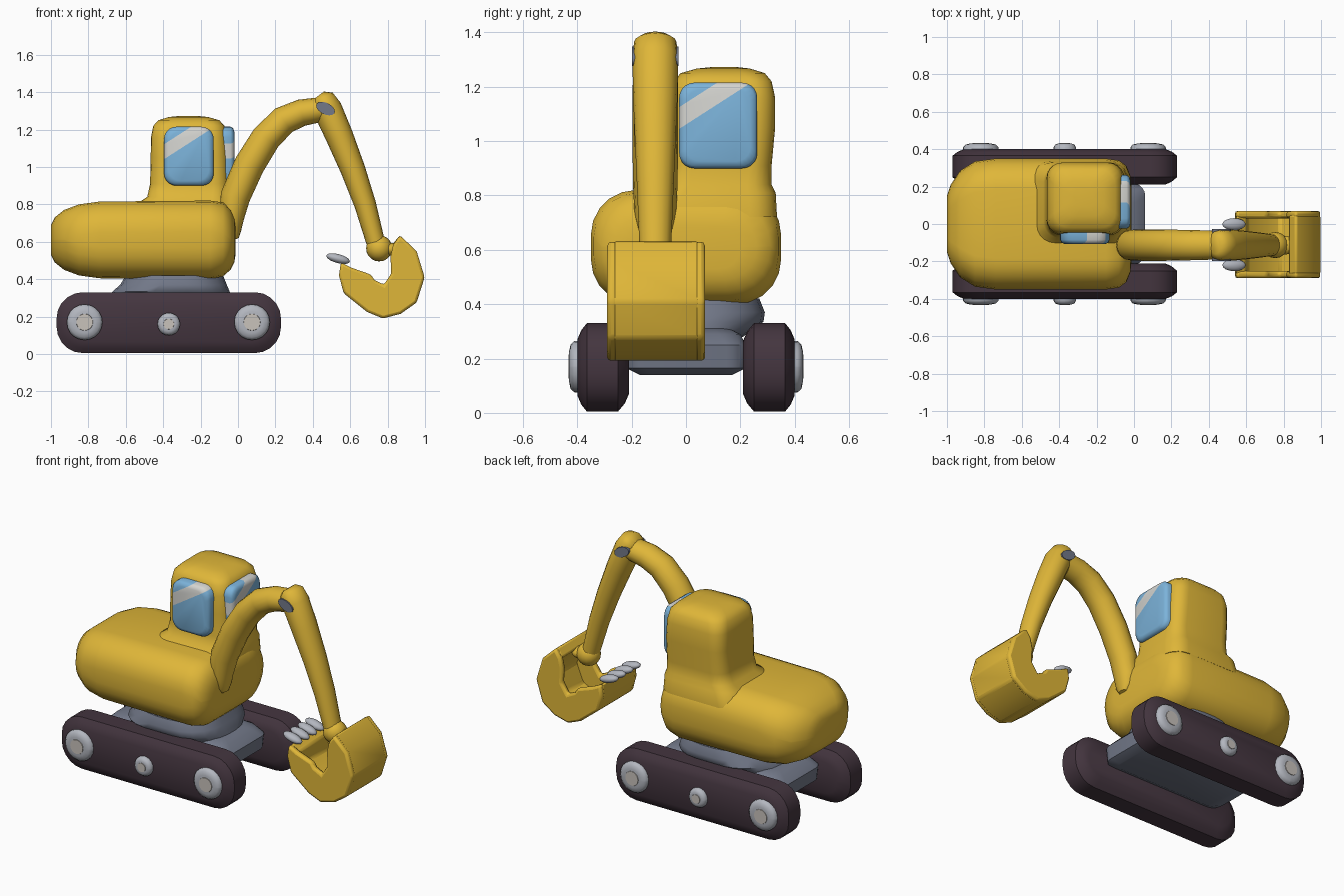
import bpy, bmesh
from math import sin, cos, pi, radians
from mathutils import Vector, Matrix

cube = bpy.data.objects.get("Cube")
if cube:
    bpy.data.objects.remove(cube, do_unlink=True)


def material(name, rgb):
    m = bpy.data.materials.new(name)
    m.use_nodes = True
    m.diffuse_color = (*rgb, 1)
    m.node_tree.nodes["Principled BSDF"].inputs["Base Color"].default_value = (*rgb, 1)
    return m


YELLOW = material("yellow paint", (0.74, 0.47, 0.04))
RUBBER = material("dark track rubber", (0.058, 0.036, 0.05))
STEEL = material("blue grey steel", (0.17, 0.19, 0.25))
GLASS = material("blue glass", (0.2, 0.45, 0.7))
GLARE = material("pale glare", (0.66, 0.66, 0.63))
SILVER = material("light silver", (0.45, 0.47, 0.52))
CAP = material("warm hub cap", (0.58, 0.54, 0.5))


def finish(name, bm, mats, angle=50):
    bmesh.ops.recalc_face_normals(bm, faces=bm.faces)
    me = bpy.data.meshes.new(name)
    bm.to_mesh(me)
    bm.free()
    for m in mats:
        me.materials.append(m)
    me.polygons.foreach_set("use_smooth", [True] * len(me.polygons))
    me.set_sharp_from_angle(angle=radians(angle))
    ob = bpy.data.objects.new(name, me)
    bpy.context.collection.objects.link(ob)
    return ob


def skin(rings):
    """Bridge equal-length point rings and cap both ends."""
    bm = bmesh.new()
    loops = [[bm.verts.new(p) for p in ring] for ring in rings]
    n = len(loops[0])
    for a, b in zip(loops, loops[1:]):
        for i in range(n):
            j = (i + 1) % n
            bm.faces.new((a[i], a[j], b[j], b[i]))
    bm.faces.new(loops[0])
    bm.faces.new(loops[-1])
    return bm


def rounded(u0, u1, v0, v1, r, steps=5):
    """Rounded rectangle outline."""
    r = min(r, (u1 - u0) * 0.49, (v1 - v0) * 0.49)
    corners = ((u1 - r, v1 - r), (u0 + r, v1 - r), (u0 + r, v0 + r), (u1 - r, v0 + r))
    return [(cu + r * cos((k + t / steps) * pi / 2), cv + r * sin((k + t / steps) * pi / 2))
            for k, (cu, cv) in enumerate(corners) for t in range(steps + 1)]


PLACE = {"x": lambda s, u, v: (s, u, v),
         "y": lambda s, u, v: (u, s, v),
         "z": lambda s, u, v: (u, v, s)}


def loft(axis, stations):
    """Stations are (position, u0, u1, v0, v1, corner radius)."""
    return skin([[PLACE[axis](s, u, v) for u, v in rounded(*box)] for s, *box in stations])


def tube(name, path, y, mat):
    """Path points are (x, z, radius in plane, half width)."""
    rings = []
    for i, (x, z, r, w) in enumerate(path):
        a, b = path[max(i - 1, 0)], path[min(i + 1, len(path) - 1)]
        d = Vector((b[0] - a[0], b[1] - a[1])).normalized()
        rings.append([(x - d.y * r * cos(t), y + w * sin(t), z + d.x * r * cos(t))
                      for t in (k * pi / 8 for k in range(16))])
    return finish(name, skin(rings), [mat])


def ball(name, centre, size, mat, tilt=0):
    bm = bmesh.new()
    bmesh.ops.create_uvsphere(bm, u_segments=16, v_segments=10, radius=1)
    mx = Matrix.Translation(centre) @ Matrix.Rotation(tilt, 4, "Y") @ Matrix.Diagonal((*size, 1))
    bmesh.ops.transform(bm, matrix=mx, verts=bm.verts)
    return finish(name, bm, [mat])


def prism(name, outline, y0, y1, mat, bevel):
    ob = finish(name, skin([[(x, y, z) for x, z in outline] for y in (y0, y1)]), [mat], 35)
    mod = ob.modifiers.new("soft edges", "BEVEL")
    mod.width, mod.segments = bevel, 2
    return ob


def window(name, axis, stations, low, high):
    """Pane with a diagonal glare band between two parallel cuts."""
    bm = loft(axis, stations)
    across = Vector((1, 0, 0)) if axis == "y" else Vector((0, 1, 0))
    normal = Vector((0, 0, 1)) * 0.84 - across * 0.54
    for point in (low, high):
        bmesh.ops.bisect_plane(bm, geom=bm.verts[:] + bm.edges[:] + bm.faces[:],
                               plane_co=point, plane_no=normal)
    lo, hi = (normal.dot(Vector(p)) for p in (low, high))
    for f in bm.faces:
        f.material_index = int(lo < normal.dot(f.calc_center_median()) < hi)
    return finish(name, bm, [GLASS, GLARE], 60)


# Tracks with hub wheels on the outer side
for side, label in ((1, "left"), (-1, "right")):
    bands = ((0.21, 0.065), (0.225, 0.03), (0.25, 0), (0.365, 0), (0.385, 0.025), (0.40, 0.06))
    finish(label + "_track", loft("y", [
        (side * y, -0.97 + i, 0.23 - i, 0.005 + i, 0.33 - i, 0.14 - i / 2) for y, i in bands]), [RUBBER])
    for spot, x, z, r in (("rear", -0.82, 0.17, 0.095), ("middle", -0.37, 0.16, 0.06),
                          ("front", 0.075, 0.17, 0.095)):
        for part, mat, steps in (("hub", SILVER, ((0.37, 1), (0.41, 1), (0.425, 0.85), (0.43, 0.6))),
                                 ("hub_cap", CAP, ((0.42, 0.5), (0.433, 0.46)))):
            finish(f"{label}_{spot}_{part}", loft("y", [
                (side * y, x - r * k, x + r * k, z - r * k, z + r * k, r) for y, k in steps]), [mat])

# Chassis between the tracks, and the turntable
finish("chassis", loft("z", [
    (0.14, -0.74, 0.0, -0.17, 0.17, 0.05),
    (0.165, -0.79, 0.05, -0.22, 0.22, 0.07),
    (0.25, -0.8, 0.06, -0.22, 0.22, 0.07),
    (0.29, -0.76, 0.02, -0.2, 0.2, 0.08),
    (0.31, -0.7, -0.04, -0.16, 0.16, 0.08)]), [STEEL])
finish("turntable", loft("z", [
    (0.28, -0.7, -0.03, -0.21, 0.21, 0.2),
    (0.335, -0.67, -0.045, -0.285, 0.285, 0.22),
    (0.37, -0.63, -0.06, -0.29, 0.29, 0.22),
    (0.42, -0.6, -0.08, -0.27, 0.27, 0.22)]), [STEEL])

# Rounded engine body
finish("body", loft("x", [
    (x, -w, w, z0, z1, 0.165) for x, w, z0, z1 in (
        (-1.0, 0.15, 0.53, 0.69), (-0.98, 0.21, 0.49, 0.73), (-0.93, 0.285, 0.45, 0.77),
        (-0.85, 0.335, 0.42, 0.8), (-0.74, 0.35, 0.405, 0.815), (-0.15, 0.35, 0.4, 0.82),
        (-0.08, 0.34, 0.415, 0.81), (-0.04, 0.31, 0.45, 0.775), (-0.02, 0.26, 0.49, 0.73),
        (-0.013, 0.2, 0.53, 0.69))]), [YELLOW])

# Cab with flared foot and domed roof
finish("cab", loft("z", [
    (0.72, -0.56, -0.03, -0.16, 0.335, 0.1),
    (0.81, -0.53, -0.035, -0.11, 0.33, 0.1),
    (0.84, -0.485, -0.045, -0.075, 0.315, 0.09),
    (0.91, -0.47, -0.05, -0.06, 0.315, 0.08),
    (1.05, -0.467, -0.053, -0.06, 0.328, 0.08),
    (1.16, -0.465, -0.06, -0.055, 0.328, 0.08),
    (1.22, -0.453, -0.072, -0.045, 0.315, 0.08),
    (1.25, -0.425, -0.1, -0.02, 0.29, 0.08),
    (1.267, -0.37, -0.16, 0.04, 0.235, 0.06),
    (1.272, -0.32, -0.21, 0.09, 0.19, 0.04)]), [YELLOW])
window("side_window", "y", [
    (y, -0.395 + i, -0.13 - i, 0.9 + i, 1.215 - i, 0.065) for y, i in
    ((-0.04, 0), (-0.085, 0), (-0.1, 0.008), (-0.108, 0.025))],
    (-0.39, -0.1, 1.045), (-0.39, -0.1, 1.125))
window("front_window", "x", [
    (x, -0.025 + i, 0.262 - i, 0.9 + i, 1.215 - i, 0.055) for x, i in
    ((-0.08, 0), (-0.04, 0), (-0.026, 0.008), (-0.02, 0.025))],
    (-0.03, -0.025, 1.045), (-0.03, -0.025, 1.125))

# Boom, stick and their pin
ARM_Y = -0.113
tube("boom", [
    (-0.01, 0.615, 0.015, 0.03), (-0.022, 0.65, 0.04, 0.06), (-0.035, 0.72, 0.066, 0.076),
    (-0.015, 0.84, 0.08, 0.082), (0.06, 1.01, 0.082, 0.084), (0.15, 1.155, 0.08, 0.084),
    (0.245, 1.25, 0.077, 0.082), (0.34, 1.29, 0.072, 0.08), (0.46, 1.31, 0.065, 0.076)], ARM_Y, YELLOW)
tube("stick", [
    (0.435, 1.385, 0.03, 0.05), (0.45, 1.365, 0.065, 0.078), (0.478, 1.31, 0.078, 0.084),
    (0.54, 1.17, 0.074, 0.082), (0.615, 0.985, 0.066, 0.074), (0.68, 0.8, 0.058, 0.066),
    (0.735, 0.6, 0.05, 0.058)], ARM_Y, YELLOW)
finish("elbow_pin", skin([
    [(0.468 + 0.05 * cos(t), y, 1.312 + 0.033 * sin(t) - 0.015 * cos(t))
     for t in (k * pi / 8 for k in range(16))] for y in (ARM_Y - 0.086, ARM_Y + 0.086)]), [STEEL])
ball("wrist_joint", (0.755, 0.565, ARM_Y), (0.07, 0.07, 0.07), YELLOW).location = (0, ARM_Y - 0.565, 0.565 - ARM_Y)
ball("wrist_link", (0.81, ARM_Y, 0.56), (0.055, 0.05, 0.035), YELLOW)

# Bucket: curved shell, closed by two cheeks
outer = [(0.865, 0.635), (0.955, 0.55), (0.998, 0.41), (0.955, 0.275), (0.87, 0.215),
         (0.775, 0.19), (0.69, 0.225), (0.565, 0.325), (0.54, 0.42), (0.55, 0.49)]
inner = [(0.6, 0.455), (0.61, 0.37), (0.71, 0.275), (0.78, 0.245), (0.89, 0.3),
         (0.935, 0.41), (0.89, 0.52), (0.825, 0.585)]
cheek_edge = [(0.61, 0.46), (0.71, 0.425), (0.73, 0.395), (0.78, 0.37), (0.82, 0.43), (0.815, 0.52),
              (0.83, 0.585)]
prism("bucket_shell", outer + inner, -0.27, 0.05, YELLOW, 0.012)
for label, y0, y1 in (("left", 0.03, 0.07), ("right", -0.29, -0.25)):
    prism(label + "_bucket_cheek", outer + cheek_edge, y0, y1, YELLOW, 0.014)

# Bucket teeth
for i in range(4):
    ball(f"bucket_tooth_{i + 1}", (0.535, -0.22 + i * 0.073, 0.51), (0.065, 0.032, 0.024), SILVER, radians(15))
